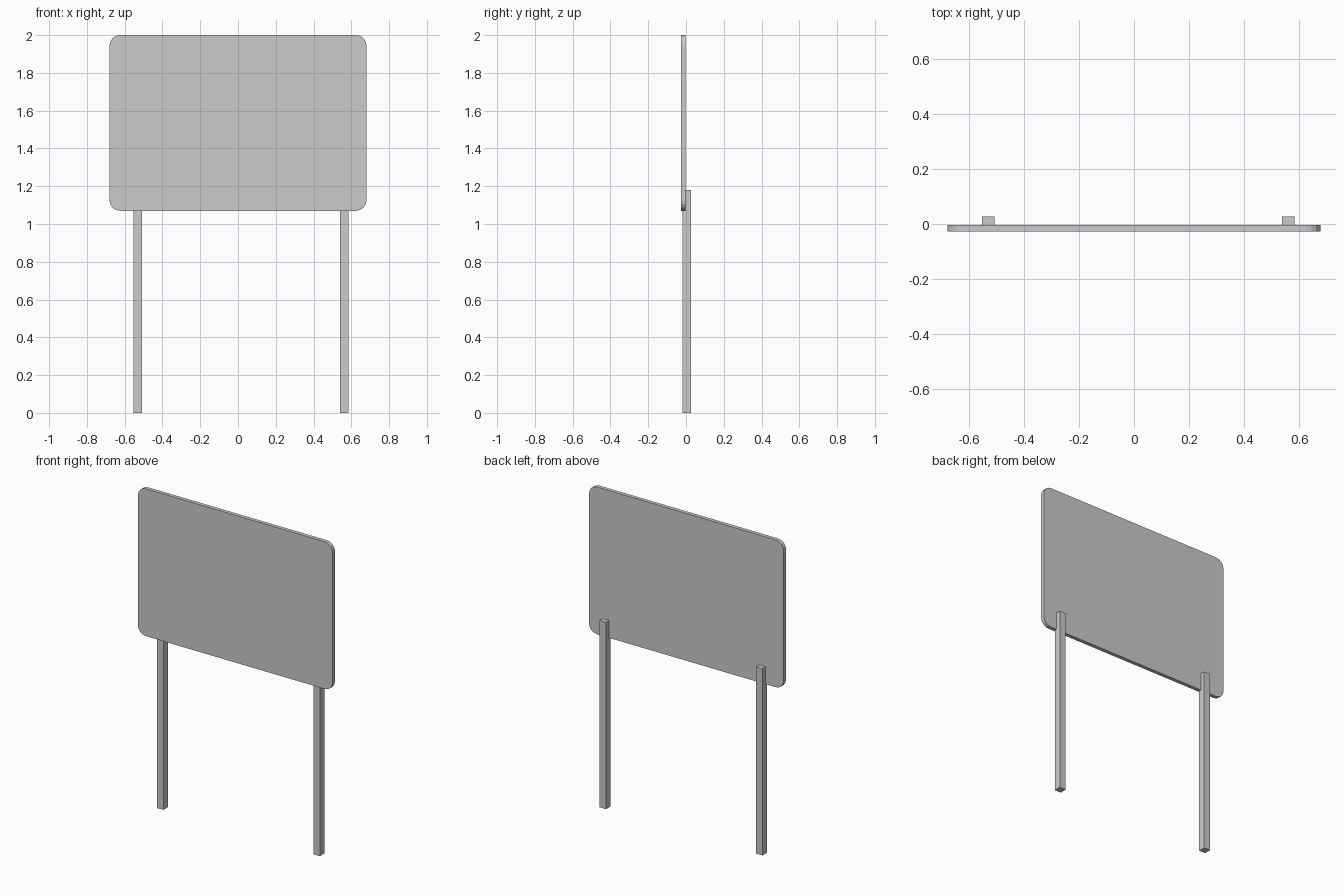
import bpy, bmesh
from math import sin, cos, pi

if "Cube" in bpy.data.objects:
    bpy.data.objects.remove(bpy.data.objects["Cube"])


def prism(name, profile, y_front, y_back):
    """Extrude an x-z outline from y_front to y_back."""
    bm = bmesh.new()
    face = bm.faces.new([bm.verts.new((x, y_front, z)) for x, z in profile])
    result = bmesh.ops.extrude_face_region(bm, geom=[face])
    verts = [g for g in result["geom"] if isinstance(g, bmesh.types.BMVert)]
    bmesh.ops.translate(bm, verts=verts, vec=(0, y_back - y_front, 0))
    bmesh.ops.recalc_face_normals(bm, faces=bm.faces)
    mesh = bpy.data.meshes.new(name)
    bm.to_mesh(mesh)
    bm.free()
    obj = bpy.data.objects.new(name, mesh)
    bpy.context.collection.objects.link(obj)
    return obj


def rounded_rect(x0, x1, z0, z1, r, segments):
    corners = [(x1 - r, z1 - r), (x0 + r, z1 - r), (x0 + r, z0 + r), (x1 - r, z0 + r)]
    return [(cx + r * cos(a), cz + r * sin(a))
            for q, (cx, cz) in enumerate(corners)
            for a in [(q + s / segments) * pi / 2 for s in range(segments + 1)]]


# Sign panel with rounded corners
prism("sign_panel", rounded_rect(-0.68, 0.68, 1.07, 2.0, 0.055, 4), -0.027, -0.003)

# Square posts, slightly let into the back of the panel
WIDTH, HEIGHT = 0.044, 1.18
for name, x in (("left_post", -0.531), ("right_post", 0.562)):
    h = WIDTH / 2
    prism(name, [(x - h, 0), (x + h, 0), (x + h, HEIGHT), (x - h, HEIGHT)], -0.018, 0.027)
